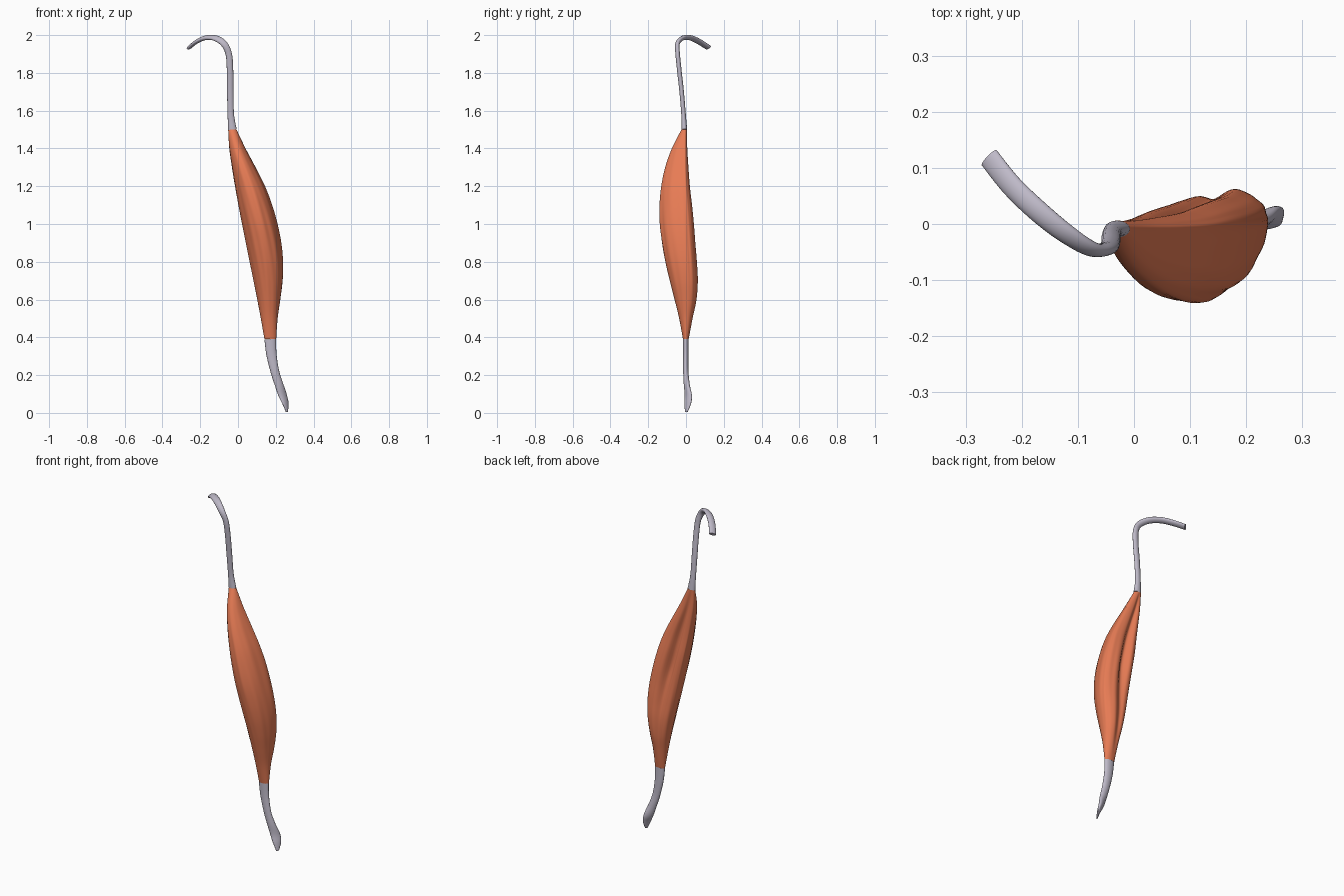
import bpy, bmesh, math
from mathutils import Vector

if "Cube" in bpy.data.objects:
    bpy.data.objects.remove(bpy.data.objects["Cube"])


def spline(rows, t):
    # Catmull-Rom interpolation of a list of equal-length rows, t in 0..1
    f = t * (len(rows) - 1)
    i = min(int(f), len(rows) - 2)
    u = f - i
    p1, p2 = rows[i], rows[i + 1]
    p0, p3 = rows[max(i - 1, 0)], rows[min(i + 2, len(rows) - 1)]
    return [0.5 * (2 * b + (c - a) * u + (2 * a - 5 * b + 4 * c - d) * u * u
                   + (3 * b - a - 3 * c + d) * u ** 3)
            for a, b, c, d in zip(p0, p1, p2, p3)]


def material(name, color):
    m = bpy.data.materials.new(name)
    m.diffuse_color = color
    m.use_nodes = True
    m.node_tree.nodes["Principled BSDF"].inputs["Base Color"].default_value = m.diffuse_color
    return m


def loft(name, rings, mat):
    bm = bmesh.new()
    vs = [[bm.verts.new(p) for p in r] for r in rings]
    n = len(vs[0])
    for a, b in zip(vs, vs[1:]):
        for j in range(n):
            k = (j + 1) % n
            bm.faces.new((a[j], a[k], b[k], b[j]))
    bm.faces.new(vs[0])
    bm.faces.new(vs[-1])
    bmesh.ops.recalc_face_normals(bm, faces=bm.faces)
    me = bpy.data.meshes.new(name)
    bm.to_mesh(me)
    bm.free()
    ob = bpy.data.objects.new(name, me)
    bpy.context.collection.objects.link(ob)
    me.materials.append(mat)
    bpy.context.view_layer.objects.active = ob
    ob.select_set(True)
    bpy.ops.object.shade_smooth_by_angle(angle=math.radians(50))
    ob.select_set(False)
    return ob


def tendon(name, path, mat, steps=70, sides=20):
    # path rows: x, y, z, half width, half thickness, twist in degrees
    rings = []
    side = Vector((1, 0, 0))
    for s in range(steps + 1):
        t = s / steps
        row = spline(path, t)
        d = (Vector(spline(path, min(t + .01, 1))[:3])
             - Vector(spline(path, max(t - .01, 0))[:3])).normalized()
        side = (side - d * side.dot(d)).normalized()
        up = d.cross(side)
        w, h, tw = row[3], row[4], math.radians(row[5])
        u = side * math.cos(tw) + up * math.sin(tw)
        v = d.cross(u)
        rings.append([Vector(row[:3]) + u * w * math.cos(a) + v * h * math.sin(a)
                      for a in (2 * math.pi * j / sides for j in range(sides))])
    return loft(name, rings, mat)


red = material("muscle_red", (0.80, 0.20, 0.09, 1))
grey = material("tendon_grey", (0.52, 0.49, 0.58, 1))

# muscle belly: z, left x, right x, front y, back y, edge y, groove depth
belly = [
    (1.50, -.052, -.008, -.024, .006, -.008, .0),
    (1.40, -.046, .040, -.075, .008, -.008, .5),
    (1.30, -.032, .093, -.110, .015, -.008, .7),
    (1.20, -.016, .143, -.130, .023, -.005, .8),
    (1.10, .002, .180, -.139, .035, .000, .8),
    (1.00, .022, .208, -.138, .045, .002, .7),
    (0.90, .042, .228, -.126, .052, .005, .5),
    (0.80, .062, .238, -.108, .060, .008, .35),
    (0.70, .082, .236, -.085, .065, .010, .25),
    (0.60, .102, .224, -.060, .058, .008, .2),
    (0.50, .121, .210, -.036, .036, .002, .1),
    (0.39, .140, .202, -.016, .014, .000, .0),
]
STEPS, SIDES = 90, 64
rings = []
for s in range(STEPS + 1):
    t = s / STEPS
    z, xl, xr, yf, yb, ye, g = spline(belly, t)
    fade = math.sin(math.pi * t)
    ring = []
    for j in range(SIDES):
        a = 2 * math.pi * j / SIDES
        c, sn = math.cos(a), math.sin(a)
        # fine lengthwise fibres
        fibre = 1 + fade * (.012 * math.sin(9 * a + 5 * t) + .010 * math.sin(15 * a - 7 * t))
        x = (xl + xr) / 2 + (xr - xl) / 2 * c * fibre
        if sn < 0:
            y = ye - (ye - yf) * -sn * fibre
        else:
            # lengthwise groove on the back
            y = ye + (yb - ye) * sn * fibre * (1 - 1.5 * g * math.exp(-((c + .25) / .3) ** 2))
        ring.append((x, y, z))
    rings.append(ring)
loft("muscle_belly", rings, red)

# upper tendon hooking over to the back left
tendon("upper_tendon", [
    (-.030, -.009, 1.50, .023, .015, 0),
    (-.038, -.013, 1.58, .017, .012, 0),
    (-.041, -.023, 1.70, .017, .012, 0),
    (-.042, -.035, 1.81, .017, .012, 0),
    (-.049, -.044, 1.90, .017, .012, 0),
    (-.075, -.045, 1.955, .018, .012, 15),
    (-.120, -.018, 1.984, .019, .012, 35),
    (-.170, .022, 1.986, .020, .012, 48),
    (-.218, .068, 1.966, .020, .011, 48),
    (-.258, .118, 1.934, .020, .009, 48),
], grey)

# lower tendon, flattened and twisted toward its tip
tendon("lower_tendon", [
    (.171, -.001, .39, .031, .015, 0),
    (.177, -.001, .31, .027, .014, 0),
    (.195, -.001, .22, .023, .014, 0),
    (.217, .004, .15, .023, .015, -15),
    (.238, .012, .09, .026, .013, -40),
    (.251, .009, .05, .023, .009, -50),
    (.259, .002, .005, .008, .004, -55),
], grey)
